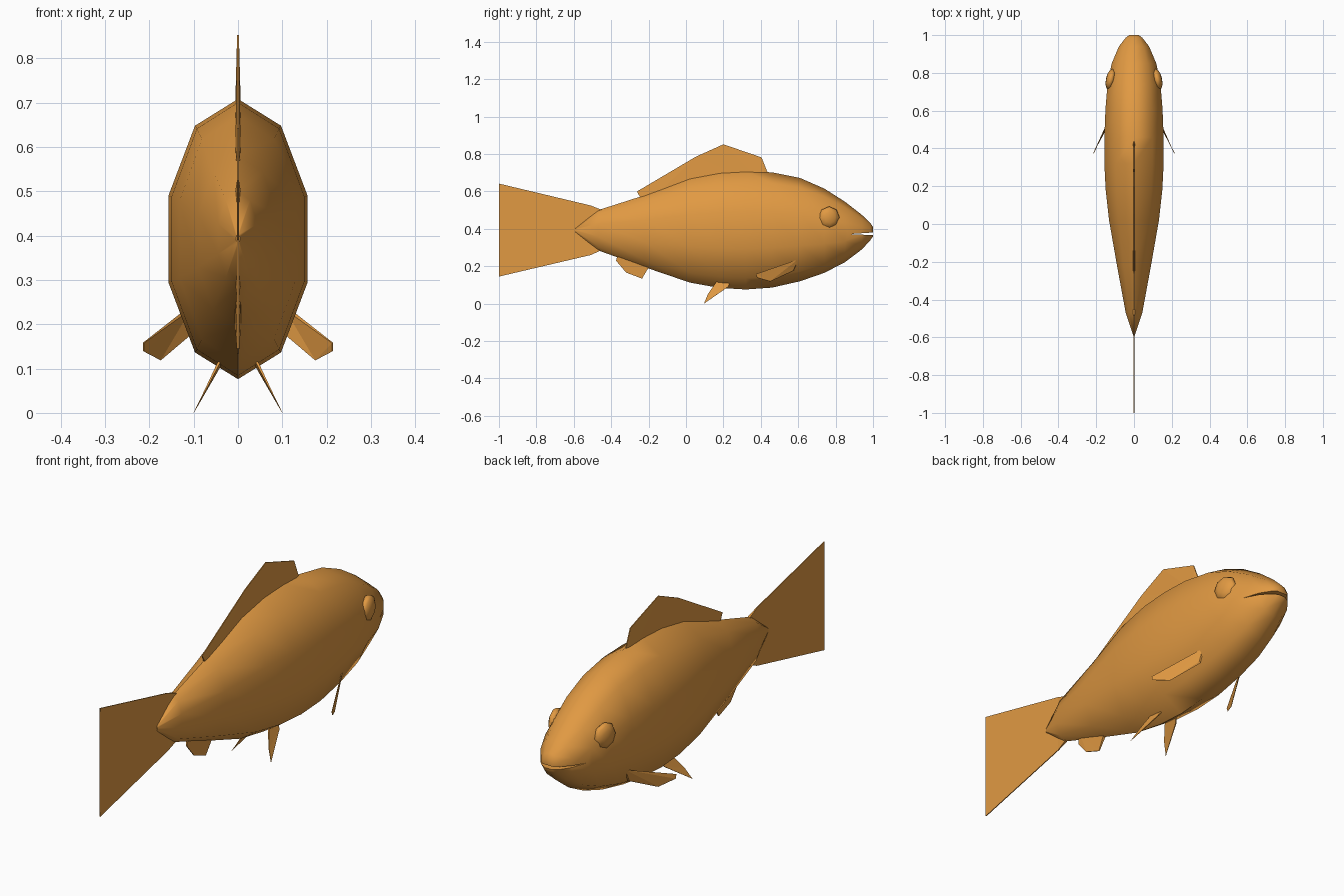
import bpy, bmesh
from math import sin, cos, pi, radians
from mathutils import Matrix

cube = bpy.data.objects.get("Cube")
if cube:
    bpy.data.objects.remove(cube, do_unlink=True)

orange = bpy.data.materials.new("orange")
orange.use_nodes = True
COLOR = (0.75, 0.32, 0.055, 1)
orange.diffuse_color = COLOR
orange.node_tree.nodes["Principled BSDF"].inputs["Base Color"].default_value = COLOR


def add_object(name, bm, smooth=None):
    bmesh.ops.recalc_face_normals(bm, faces=bm.faces)
    mesh = bpy.data.meshes.new(name)
    bm.to_mesh(mesh)
    bm.free()
    mesh.materials.append(orange)
    obj = bpy.data.objects.new(name, mesh)
    bpy.context.collection.objects.link(obj)
    if smooth:
        bpy.ops.object.select_all(action="DESELECT")
        obj.select_set(True)
        bpy.context.view_layer.objects.active = obj
        bpy.ops.object.shade_smooth_by_angle(angle=radians(smooth))
    return obj


def slab(name, points, offset):
    """Closed plate: outline points (x, y, z, half thickness) spread along offset."""
    bm = bmesh.new()
    sides = [[bm.verts.new([p[i] + s * p[3] * offset[i] for i in range(3)])
              for p in points] for s in (-1, 1)]
    for side in sides:
        bm.faces.new(side)
    for i in range(len(points)):
        j = (i + 1) % len(points)
        bm.faces.new((sides[0][i], sides[0][j], sides[1][j], sides[1][i]))
    bmesh.ops.triangulate(bm, faces=[f for f in bm.faces if len(f.verts) > 4])
    return add_object(name, bm)


# Body: ten-sided rings (y, bottom, top, half width) from tail root to nose
RINGS = [
    (-0.59, 0.38, 0.405, 0.004), (-0.47, 0.285, 0.5, 0.044),
    (-0.22, 0.195, 0.58, 0.09), (0.02, 0.113, 0.67, 0.132),
    (0.18, 0.084, 0.7, 0.15), (0.32, 0.076, 0.708, 0.157),
    (0.46, 0.086, 0.702, 0.157), (0.61, 0.12, 0.672, 0.151),
    (0.74, 0.165, 0.615, 0.14), (0.85, 0.222, 0.545, 0.118),
    (0.94, 0.29, 0.475, 0.08), (0.985, 0.338, 0.432, 0.045),
    (1.0, 0.36, 0.41, 0.026),
]
SIDES = 10
bm = bmesh.new()
loops = []
for y, low, high, width in RINGS:
    mid, rz, rx = (low + high) / 2, (high - low) / 2, width / sin(0.4 * pi)
    loops.append([bm.verts.new((rx * sin(2 * pi * k / SIDES), y,
                                mid + rz * cos(2 * pi * k / SIDES)))
                  for k in range(SIDES)])
for a, b in zip(loops, loops[1:]):
    for k in range(SIDES):
        n = (k + 1) % SIDES
        bm.faces.new((a[k], a[n], b[n], b[k]))
bm.faces.new(loops[0])
bm.faces.new(loops[-1])
body = add_object("body", bm, 60)

# Mouth: narrow wedge cut into the snout
mouth = slab("mouth_cutter", [(0, 0.87, 0.372, 0.2), (0, 1.05, 0.364, 0.2),
                              (0, 1.05, 0.384, 0.2)], (1, 0, 0))
mouth.hide_render = True
mouth.hide_viewport = True
cut = body.modifiers.new("mouth", "BOOLEAN")
cut.operation = "DIFFERENCE"
cut.solver = "EXACT"
cut.object = mouth

# Middle fins: (y, z) outlines, first and last points rooted in the body
MIDDLE_FINS = {
    "dorsal_fin": [(-0.22, 0.52), (-0.262, 0.6), (0.053, 0.786), (0.2, 0.852),
                   (0.404, 0.782), (0.437, 0.7), (0.43, 0.63)],
    "tail_fin": [(-0.42, 0.49), (-0.51, 0.525), (-1, 0.642), (-0.96, 0.525),
                 (-0.81, 0.39), (-0.96, 0.258), (-1, 0.145), (-0.51, 0.26),
                 (-0.42, 0.3)],
    "anal_fin": [(-0.36, 0.28), (-0.374, 0.23), (-0.32, 0.166),
                 (-0.235, 0.134), (-0.19, 0.21)],
}
for name, outline in MIDDLE_FINS.items():
    last = len(outline) - 1
    slab(name, [(0, y, z, 0.008 if i in (0, last) else 0.002)
                for i, (y, z) in enumerate(outline)], (1, 0, 0))

# Paired fins and eyes
PECTORAL = [(0.11, 0.6, 0.235, 0.004), (0.213, 0.374, 0.158, 0.001),
            (0.213, 0.38, 0.139, 0.001), (0.175, 0.45, 0.119, 0.001),
            (0.11, 0.575, 0.178, 0.004)]
PELVIC = [(0.04, 0.165, 0.12, 0.004), (0.073, 0.118, 0.053, 0.002),
          (0.1, 0.096, 0.0, 0.0005), (0.05, 0.225, 0.09, 0.003),
          (0.04, 0.235, 0.11, 0.004)]
for side, s in (("left", 1), ("right", -1)):
    for name, outline in (("pectoral_fin", PECTORAL), ("pelvic_fin", PELVIC)):
        slab(f"{side}_{name}", [(s * x, y, z, t) for x, y, z, t in outline],
             (s * 0.8, 0, 0.6 if name == "pectoral_fin" else 0.1))
    bm = bmesh.new()
    bmesh.ops.create_uvsphere(
        bm, u_segments=8, v_segments=6, radius=1,
        matrix=Matrix.Translation((s * 0.123, 0.765, 0.46))
        @ Matrix.Rotation(s * radians(12), 4, "Z")
        @ Matrix.Diagonal((0.026, 0.058, 0.06, 1))
        @ Matrix.Rotation(radians(90), 4, "Y"))
    add_object(f"{side}_eye", bm, 60)
